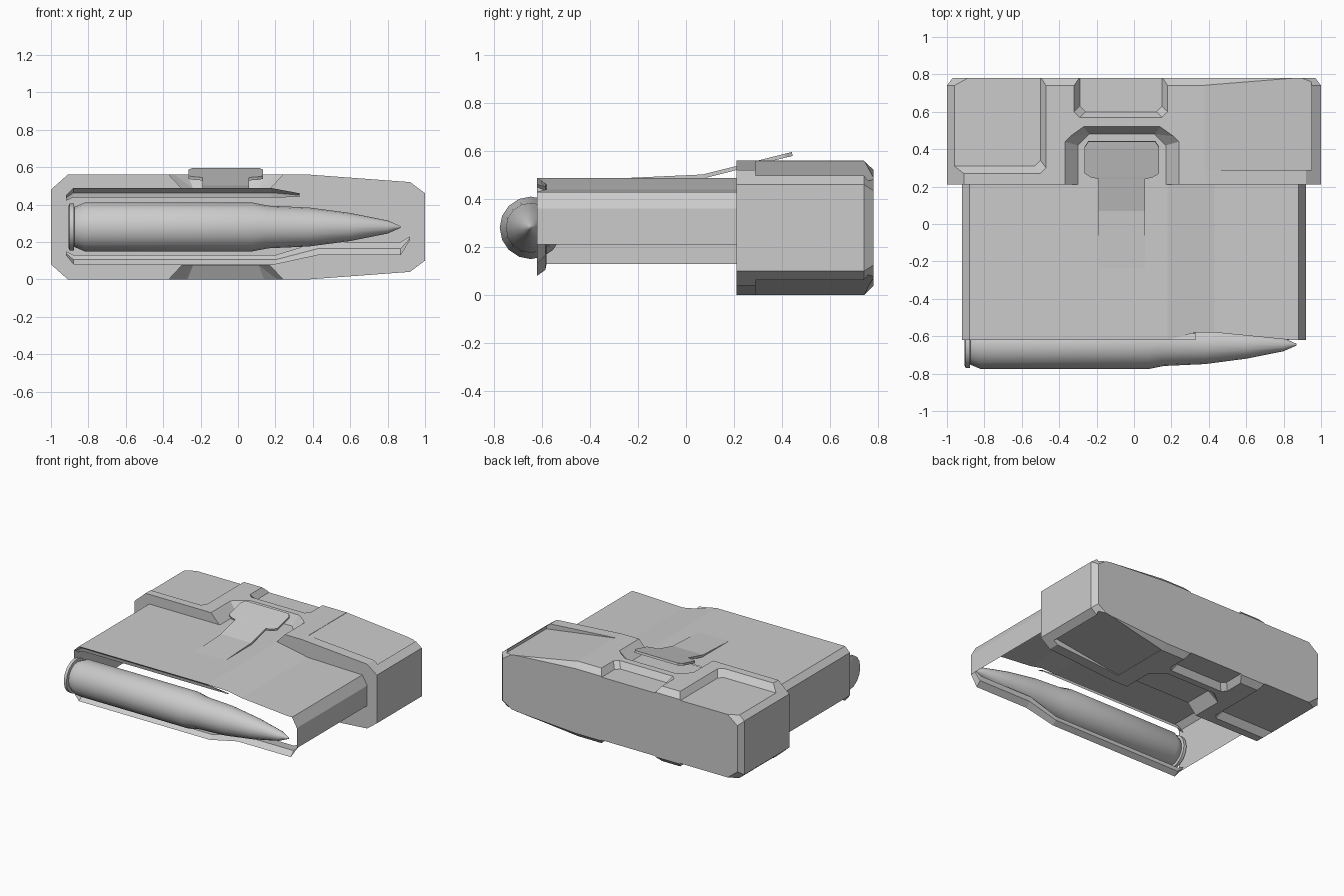
import bpy, bmesh, math

if "Cube" in bpy.data.objects:
    bpy.data.objects.remove(bpy.data.objects["Cube"])

H = 0.56  # height of the base block, used to mirror top details to the underside


def make(name, verts, faces, hull=False):
    bm = bmesh.new()
    vs = [bm.verts.new(v) for v in verts]
    if hull:
        bmesh.ops.convex_hull(bm, input=vs)
    for f in faces:
        bm.faces.new([vs[i] for i in f])
    if hull or faces:
        bmesh.ops.recalc_face_normals(bm, faces=bm.faces[:])
    me = bpy.data.meshes.new(name)
    bm.to_mesh(me)
    bm.free()
    ob = bpy.data.objects.new(name, me)
    bpy.context.collection.objects.link(ob)
    return ob


def loft(name, rings, closed=False, caps=False):
    """Join equal-length point rows with quads."""
    n = len(rings[0])
    verts = [p for r in rings for p in r]
    faces = []
    for k in range(len(rings) - 1):
        for i in range(n if closed else n - 1):
            j = (i + 1) % n
            faces.append((k * n + i, k * n + j, (k + 1) * n + j, (k + 1) * n + i))
    if caps:
        faces += [tuple(range(n)), tuple(range((len(rings) - 1) * n, len(rings) * n))]
    return make(name, verts, faces)


def frustum(low, high, z0, z1):
    """Tapered cutter points, continued above the surface."""
    pts = [(x, y, z0) for x, y in low]
    return pts + [(2 * b[0] - a[0], 2 * b[1] - a[1], 2 * z1 - z0) for a, b in zip(low, high)]


# base block with chamfered rear edge
half = [(-1, .48), (-.91, H), (.38, H), (.92, .52), (1, .46)]
prof = half + [(x, H - z) for x, z in reversed(half)]
back = [(x * .97, .28 + (z - .28) * .86) for x, z in prof]
base = loft("base_block", [[(x, .21, z) for x, z in prof],
                           [(x, .74, z) for x, z in prof],
                           [(x, .78, z) for x, z in back]], True, True)

# finger pockets and latch notch, cut on both faces
cutters = [
    frustum([(-1.05, .31), (-.53, .31), (-.50, .34), (-.50, .95), (-1.05, .95)],
            [(-1.05, .27), (-.50, .27), (-.47, .30), (-.47, .95), (-1.05, .95)], .515, H),
    frustum([(-.29, .63), (-.26, .60), (.12, .60), (.15, .63), (.15, .95), (-.29, .95)],
            [(-.32, .60), (-.29, .57), (.15, .57), (.18, .60), (.18, .95), (-.32, .95)], .515, H),
    frustum([(-.30, .15), (-.30, .42), (-.24, .48), (.11, .48), (.17, .42), (.17, .15)],
            [(-.37, .15), (-.37, .44), (-.27, .52), (.14, .52), (.24, .44), (.24, .15)], .485, H),
    [(x, y, z) for y in (.29, .95) for x, z in ((.38, .558), (.95, .475), (.95, .7), (.38, .7))],
]
for pts in cutters:
    for flip in (False, True):
        c = make("cutter", [(x, y, H - z if flip else z) for x, y, z in pts], [], True)
        c.hide_render = True
        m = base.modifiers.new("cut", "BOOLEAN")
        m.operation, m.solver, m.object = "DIFFERENCE", "EXACT", c
        bpy.context.view_layer.objects.active = base
        bpy.ops.object.modifier_apply(modifier=m.name)
        bpy.data.objects.remove(c)

# sheet body, open underneath; each point is x, z, front y
shell = [(-.92, .13, -.62), (-.92, .45, -.62), (-.88, .488, -.62), (.18, .488, -.62),
         (.33, .46, -.58), (.43, .44, -.58), (.84, .43, -.62), (.88, .43, -.62),
         (.92, .36, -.62), (.92, .21, -.62)]
loft("body_shell", [[(x, y, z) for x, z, y in shell],
                    [(x, .21, z) for x, z, y in shell]])


# curled feed lips above and below the round
def lip(name, pts):
    loft(name, [[(x, -.62, z) for x, z, d in pts],
                [(x, -.585, z + d * .5) for x, z, d in pts],
                [(x, -.58, z + d) for x, z, d in pts]])


lip("upper_lip", [(-.92, .45, -.03), (-.88, .488, -.05), (.18, .488, -.05), (.33, .46, -.02)])
lip("lower_lip", [(-.92, .13, .02), (-.88, .08, .05), (.2, .08, .05), (.43, .13, .07),
                  (.87, .13, .07), (.92, .21, .02)])

# bent latch tab: stem then wider head
rows = [(-.30, .19, .485), (.07, .19, .502), (.24, .19, .545), (.25, .22, .548),
        (.27, .262, .553), (.41, .262, .588), (.44, .235, .595)]
tab_rings = []
for y, w, z in rows:
    l, r = (-.19, .06) if w == .19 else (-.065 - w * .76, -.065 + w * .76)
    tab_rings.append([(l, y, z), (r, y, z), (r, y + .004, z - .016), (l, y + .004, z - .016)])
loft("latch_tab", tab_rings, True, True)

# lathed round lying along x: x, radius
outline = [(-.905, .115), (-.9, .125), (-.878, .125), (-.875, .105), (-.868, .11), (-.82, .13),
           (.08, .13), (.16, .114), (.38, .104), (.6, .075), (.8, .035), (.87, .004)]
N = 16
cart = loft("cartridge", [[(x, -.645 + r * math.cos(2 * math.pi * i / N),
                            .28 + r * math.sin(2 * math.pi * i / N)) for i in range(N)]
                          for x, r in outline], True, True)
bpy.ops.object.select_all(action="DESELECT")
cart.select_set(True)
bpy.context.view_layer.objects.active = cart
bpy.ops.object.shade_smooth_by_angle(angle=math.radians(35))
